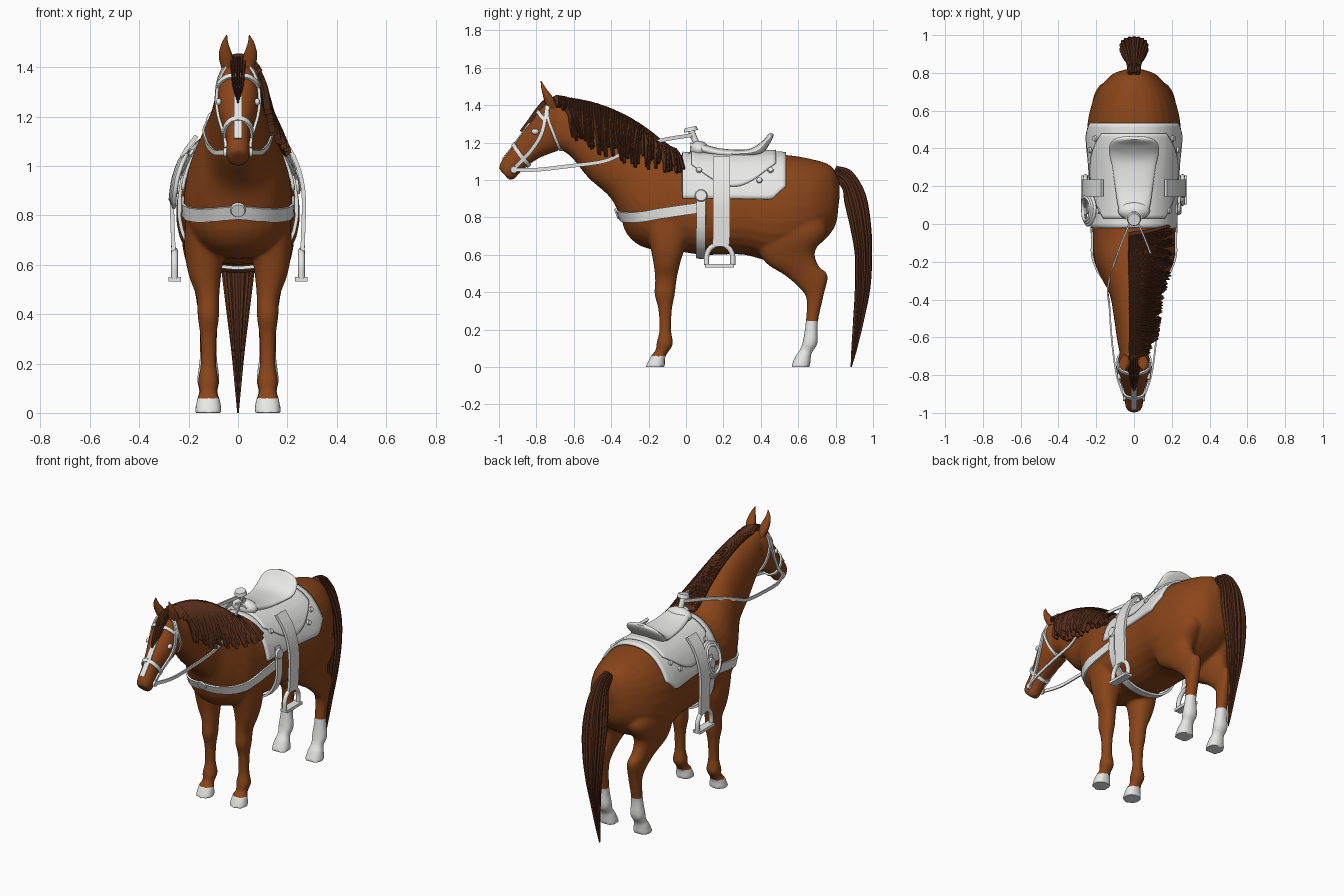
import bpy, bmesh, math, random
from mathutils import Vector, Matrix
from mathutils.bvhtree import BVHTree

random.seed(4)
if "Cube" in bpy.data.objects:
    bpy.data.objects.remove(bpy.data.objects["Cube"])


def material(name, *rgb):
    m = bpy.data.materials.new(name)
    m.use_nodes = True
    m.diffuse_color = (*rgb, 1)
    m.node_tree.nodes["Principled BSDF"].inputs["Base Color"].default_value = (*rgb, 1)
    return m


coat = material("chestnut coat", .255, .06, .01)
hair = material("dark brown hair", .09, .026, .01)
white = material("white tack", .8, .8, .79)
smooth_objects = []


def smooth(points, k=5):
    """Catmull-Rom curve through points of any dimension."""
    p = [Vector(q) for q in points]
    p = [p[0] * 2 - p[1]] + p + [p[-1] * 2 - p[-2]]
    out = []
    for a, b, c, d in zip(p, p[1:], p[2:], p[3:]):
        for i in range(k):
            t = i / k
            out.append((b * 2 + (c - a) * t + (a * 2 - b * 5 + c * 4 - d) * t * t
                        + (b * 3 - a - c * 3 + d) * t ** 3) / 2)
    return out + [p[-2]]


def make(name, bm, mat, soft=True):
    bmesh.ops.recalc_face_normals(bm, faces=bm.faces)
    mesh = bpy.data.meshes.new(name)
    bm.to_mesh(mesh)
    bm.free()
    mesh.materials.append(mat)
    ob = bpy.data.objects.new(name, mesh)
    bpy.context.collection.objects.link(ob)
    if soft:
        smooth_objects.append(ob)
    return ob


def bridge(bm, rings):
    """Closed tube through rings of vertices, with end caps."""
    n = len(rings[0])
    for a, b in zip(rings, rings[1:]):
        for j in range(n):
            bm.faces.new((a[j], a[(j + 1) % n], b[(j + 1) % n], b[j]))
    bm.faces.new(rings[0])
    bm.faces.new(rings[-1])


def loft(bm, sections, side=1, ripple=0, egg=0, n=28):
    """Sections: two opposite points (y, z, y, z), half width, centre x."""
    rings = []
    for y1, z1, y2, z2, w, cx in smooth([(*s, 0)[:6] for s in sections]):
        ring = []
        for j in range(n):
            a = math.tau * j / n
            c, s = (math.copysign(abs(f) ** .88, f) for f in (math.cos(a), math.sin(a)))
            r = 1 + ripple * (-1) ** j
            s *= r * (1 - egg * c)
            c *= r / 2
            ring.append(bm.verts.new((side * (cx + abs(w) * s), (y1 + y2) / 2 + (y1 - y2) * c,
                                      (z1 + z2) / 2 + (z1 - z2) * c)))
        rings.append(ring)
    bridge(bm, rings)


# Body, neck, head and legs, fused into one skin
TORSO = [(.82, 1.0, .82, .9, .04), (.775, 1.075, .79, .74, .125), (.68, 1.11, .66, .62, .21),
         (.52, 1.135, .48, .565, .248), (.3, 1.13, .3, .602, .232), (.1, 1.13, .1, .6, .222),
         (-.05, 1.14, -.05, .62, .218), (-.13, 1.18, -.22, .64, .212), (-.22, 1.25, -.325, .75, .172),
         (-.33, 1.32, -.4, .9, .128), (-.47, 1.38, -.52, 1.01, .105), (-.6, 1.41, -.61, 1.12, .09),
         (-.69, 1.42, -.68, 1.17, .075)]
HEAD = [(-.65, 1.42, -.65, 1.2, .05), (-.73, 1.425, -.68, 1.16, .08), (-.78, 1.38, -.73, 1.14, .085),
        (-.83, 1.31, -.78, 1.12, .077), (-.89, 1.23, -.835, 1.085, .058), (-.945, 1.155, -.88, 1.045, .047),
        (-.988, 1.1, -.92, 1.005, .047), (-1.0, 1.06, -.945, 1.0, .036)]
FORELEG = [(-.25, .85, .03, .82, .08, .13), (-.2, .68, 0, .66, .082, .135), (-.175, .56, -.03, .56, .066, .134),
           (-.165, .47, -.05, .47, .046, .122), (-.168, .39, -.06, .39, .043, .12), (-.148, .31, -.075, .31, .033, .12),
           (-.142, .2, -.08, .2, .031, .12), (-.157, .13, -.07, .125, .042, .12), (-.163, .09, -.095, .08, .034, .12),
           (-.187, .06, -.112, .05, .046, .12), (-.217, 0, -.112, 0, .055, .12)]
HINDLEG = [(.42, .85, .66, .9, .07, .13), (.38, .68, .755, .74, .095, .132), (.42, .565, .69, .62, .07, .135),
           (.53, .49, .71, .54, .05, .13), (.61, .42, .757, .49, .043, .125), (.645, .36, .735, .38, .037, .12),
           (.64, .24, .705, .24, .034, .12), (.625, .14, .703, .13, .045, .12), (.61, .095, .675, .08, .037, .12),
           (.587, .06, .667, .05, .046, .12), (.558, 0, .664, 0, .056, .12)]
bm = bmesh.new()
loft(bm, TORSO, egg=.1)
loft(bm, HEAD)
for side in (1, -1):
    loft(bm, FORELEG, side)
    loft(bm, HINDLEG, side)
bmesh.ops.create_uvsphere(bm, u_segments=24, v_segments=16, radius=1, matrix=Matrix.LocRotScale(
    Vector((0, -.165, .81)), None, Vector((.205, .18, .18))))
body = make("horse_body", bm, coat)
remesh = body.modifiers.new("fuse", "REMESH")
remesh.mode, remesh.voxel_size = "VOXEL", .009
relax = body.modifiers.new("relax", "SMOOTH")
relax.iterations = 5
graph = bpy.context.evaluated_depsgraph_get()
skin = bpy.data.meshes.new_from_object(body.evaluated_get(graph))
body.modifiers.clear()
body.data = skin
skin.materials.clear()
skin.materials.append(coat)
skin.materials.append(white)
# White hind socks and front hooves
for f in skin.polygons:
    f.material_index = int(f.center.z < (.25 if f.center.y > .4 else .06))
bm = bmesh.new()
bm.from_mesh(skin)
tree = BVHTree.FromBMesh(bm)
bm.free()


def on_body(p, lift=0):
    loc, n, _, _ = tree.find_nearest(Vector(p))
    return loc + n * lift, n


def both(path):
    return [path, [(-x, y, z) for x, y, z in path]]


def straps(name, paths, width, thick, mat, lift=.002, grow=0, taper=1, edge=1, snap=True):
    """Flat bands along paths, laid on the body or hung with their face sideways."""
    bm = bmesh.new()
    for path in paths:
        pts = smooth(path)
        last = len(pts) - 1
        flat = [on_body(p, lift + grow * i / last) if snap else (p, Vector((math.copysign(1, path[0][0]), 0, 0)))
                for i, p in enumerate(pts)]
        rings = []
        for i, (p, n) in enumerate(flat):
            t = (flat[min(i + 1, last)][0] - flat[max(i - 1, 0)][0]).normalized()
            n = (n - t * n.dot(t)).normalized()
            b = n.cross(t) * width / 2 * (1 + (taper - 1) * i / last)
            rings.append([bm.verts.new(p + b * u + n * thick * v)
                          for u, v in ((-1, -.4), (-1, edge), (0, 1), (1, edge), (1, -.4))])
        bridge(bm, rings)
    return make(name, bm, mat, edge == 1)


def tube(name, pts, r, mat, cyclic=False):
    cu = bpy.data.curves.new(name, "CURVE")
    cu.dimensions, cu.bevel_depth, cu.bevel_resolution, cu.use_fill_caps = "3D", r, 2, True
    cu.materials.append(mat)
    sp = cu.splines.new("POLY")
    sp.points.add(len(pts) - 1)
    sp.use_cyclic_u = cyclic
    for q, p in zip(sp.points, pts):
        q.co = (*p, 1)
    bpy.context.collection.objects.link(bpy.data.objects.new(name, cu))


def disc(name, p, n, r, depth):
    bm = bmesh.new()
    turn = Vector(n).to_track_quat("Z", "Y").to_matrix().to_4x4()
    bmesh.ops.create_cone(bm, cap_ends=True, segments=20, radius1=r, radius2=r * .85, depth=depth,
                          matrix=Matrix.Translation(p) @ turn)
    make(name, bm, white)


def ball(name, p, radii, mat):
    bm = bmesh.new()
    bmesh.ops.create_uvsphere(bm, u_segments=20, v_segments=12, radius=1,
                              matrix=Matrix.LocRotScale(Vector(p), None, Vector(radii)))
    make(name, bm, mat)


def drape(name, y0, y1, reach, lift, thick):
    """Cloth or leather laid over the back; reach gives its half angle at y."""
    bm = bmesh.new()
    rows = []
    for i in range(25):
        y = y0 + (y1 - y0) * i / 24
        row = []
        for j in range(-20, 21):
            a = math.radians(reach(y)) * j / 20
            d = Vector((math.sin(a), 0, math.cos(a)))
            hit = tree.ray_cast(Vector((0, y, .95)) + d, -d)[0]
            row.append(bm.verts.new(hit + d * lift))
        rows.append(row)
    for a, b in zip(rows, rows[1:]):
        for j in range(40):
            bm.faces.new((a[j], a[j + 1], b[j + 1], b[j]))
    s = make(name, bm, white).modifiers.new("thickness", "SOLIDIFY")
    s.thickness, s.offset = thick, 0


# Ears, eyes and blaze
for side, label in ((1, "left"), (-1, "right")):
    bm = bmesh.new()
    loft(bm, [(-.745, 1.385, -.685, 1.385, .024, .04), (-.765, 1.45, -.71, 1.44, .028, .05),
              (-.775, 1.5, -.748, 1.49, .014, .053), (-.777, 1.53, -.773, 1.53, .002, .046)], side)
    make(label + "_ear", bm, coat)
    ball(label + "_eye", on_body((side * .1, -.815, 1.262), .003)[0], (.012, .02, .015), white)
straps("face_blaze", [[(0, -.81, 1.35), (0, -.87, 1.26), (0, -.94, 1.17), (0, -.98, 1.11)]], .034, .004, white)

# Mane swept to the left side, forelock and tail
locks = []
for i in range(80):
    y = -.69 + .63 * i / 79
    z = tree.ray_cast(Vector((0, y, 2)), Vector((0, 0, -1)))[0].z
    size = .35 if y < -.635 else 1
    drop = size * (.12 + .09 * math.sin(math.pi * min(1, i / 79 + .05))) * random.uniform(.8, 1.2)
    sway = random.uniform(0, .05) * size
    locks.append([(-.02, y - .01, z + .01), (.05 * size, y, z - .03 * size),
                  (.1 * size, y + sway / 2, z - drop * .55), (.145 * size, y + sway, z - drop)])
straps("mane", locks, .05, .018, hair, .011, .012, .3, .1)
fringe = [[(x, -.69, 1.44), (x * 1.1, -.77, 1.4), (x * .9, -.83, 1.33), (x * .5, -.88, 1.25 + abs(x) * 2)]
          for x in (-.022, -.013, -.004, .004, .013, .022)]
straps("forelock", fringe, .016, .014, hair, .006, 0, .2, .1)
bm = bmesh.new()
loft(bm, [(.775, 1.02, .805, 1.075, .03), (.835, .96, .885, 1.045, .04), (.85, .88, .955, .93, .06),
          (.88, .75, .985, .77, .074), (.905, .6, .993, .6, .066), (.905, .42, .983, .42, .046),
          (.895, .25, .95, .25, .026), (.885, .1, .915, .1, .012), (.88, 0, .886, 0, .003)], ripple=.06, n=36)
make("tail", bm, hair, False)

# Saddle blanket, skirt, seat and horn
drape("saddle_blanket", -.02, .535, lambda y: 102 if y < .46 else 102 - (y - .46) * 220, .01, .014)
drape("saddle_skirt", .03, .48, lambda y: 50 + 36 * math.sin(math.pi * (y - .03) / .45), .021, .012)
bm = bmesh.new()
loft(bm, [(.02, 1.2, .03, 1.16, .04), (.08, 1.195, .08, 1.14, .08), (.18, 1.17, .18, 1.12, .098),
          (.3, 1.162, .3, 1.12, .115), (.36, 1.175, .4, 1.135, .132), (.41, 1.21, .445, 1.19, .125),
          (.435, 1.238, .465, 1.228, .09), (.447, 1.252, .467, 1.247, .03)])
make("saddle_seat", bm, white)
ball("saddle_pommel", (0, .07, 1.165), (.085, .05, .045), white)
tube("horn_stalk", [(0, .07, 1.17), (0, .045, 1.22), (0, .025, 1.27)], .017, white)
disc("horn_cap", (0, .025, 1.272), (0, -.2, 1), .038, .022)

# Girth, breast strap, fenders, stirrups and studs
girth = [(.26 * math.sin(a), .08, .87 - .29 * math.cos(a)) for a in [math.radians(d) for d in range(-110, 111, 20)]]
straps("girth", [girth], .05, .01, white, .014)
chest = [(.24, .06, .85), (.25, -.08, .83), (.22, -.22, .805), (.14, -.36, .785), (0, -.42, .785)]
straps("breast_strap", [chest + [(-x, y, z) for x, y, z in chest[-2::-1]]], .056, .008, white, .002)
hang = [(.165, .19, 1.12), (.215, .19, 1.05), (.247, .19, .97), (.263, .19, .87), (.26, .19, .72), (.257, .185, .645)]
straps("fenders", both(hang), .09, .012, white, snap=False)
p, n = on_body((0, -.45, .787), .011)
disc("breast_stud", p, n, .032, .01)
for side, label in ((1, "left"), (-1, "right")):
    arch = smooth([(.11, .545), (.112, .6), (.135, .64), (.18, .657), (.225, .64), (.248, .6), (.25, .545)])
    tube(label + "_stirrup_arch", [(side * .257, y, z) for y, z in arch], .014, white)
    bm = bmesh.new()
    bmesh.ops.create_cube(bm, size=1, matrix=Matrix.LocRotScale(
        Vector((side * .256, .18, .542)), None, Vector((.05, .155, .018))))
    make(label + "_stirrup_tread", bm, white)
    for y, z, r in ((.08, .92, .034), (.07, 1.1, .016), (.39, 1.01, .016), (.45, 1.09, .016)):
        p, n = on_body((side * .26, y, z), .028)
        disc(label + "_stud", p, n, r, .012)

# Coiled rope on the right side
for k in range(3):
    turns = [math.tau * i / 32 for i in range(32)]
    coil = [on_body((-.3, .08 + (.085 - .012 * k) * math.cos(a), .965 + (.13 - .014 * k) * math.sin(a)),
                    .038 + .006 * k)[0] for a in turns]
    tube("rope_coil", coil, .009, white, True)

# Bridle and reins
straps("cheek_straps", both([(.02, -.73, 1.43), (.08, -.75, 1.34), (.08, -.775, 1.24), (.07, -.835, 1.15),
                             (.05, -.91, 1.07)]), .02, .008, white)
straps("throat_strap", both([(.04, -.73, 1.42), (.09, -.74, 1.34), (.09, -.7, 1.23), (.03, -.67, 1.15)]),
       .016, .008, white)
straps("brow_band", [[(-.09, -.755, 1.32), (-.05, -.8, 1.37), (0, -.81, 1.375), (.05, -.8, 1.37), (.09, -.755, 1.32)]],
       .02, .008, white)
straps("nose_band", both([(0, -.93, 1.2), (.045, -.92, 1.18), (.07, -.885, 1.13), (.04, -.84, 1.08), (0, -.83, 1.06)]),
       .022, .008, white)
straps("reins", both([(.05, -.92, 1.055), (.09, -.8, 1.055), (.115, -.62, 1.075), (.128, -.44, 1.1),
                      (.135, -.32, 1.15), (.08, -.14, 1.21), (.01, .03, 1.24)]), .02, .006, white, snap=False)
for side, label in ((1, "left"), (-1, "right")):
    disc(label + "_bit_ring", (side * .052, -.92, 1.055), (side, 0, 0), .02, .012)

# Smooth shading with sharp edges kept
bpy.ops.object.select_all(action="DESELECT")
for ob in smooth_objects:
    ob.select_set(True)
bpy.context.view_layer.objects.active = body
bpy.ops.object.shade_smooth_by_angle(angle=math.radians(40))
